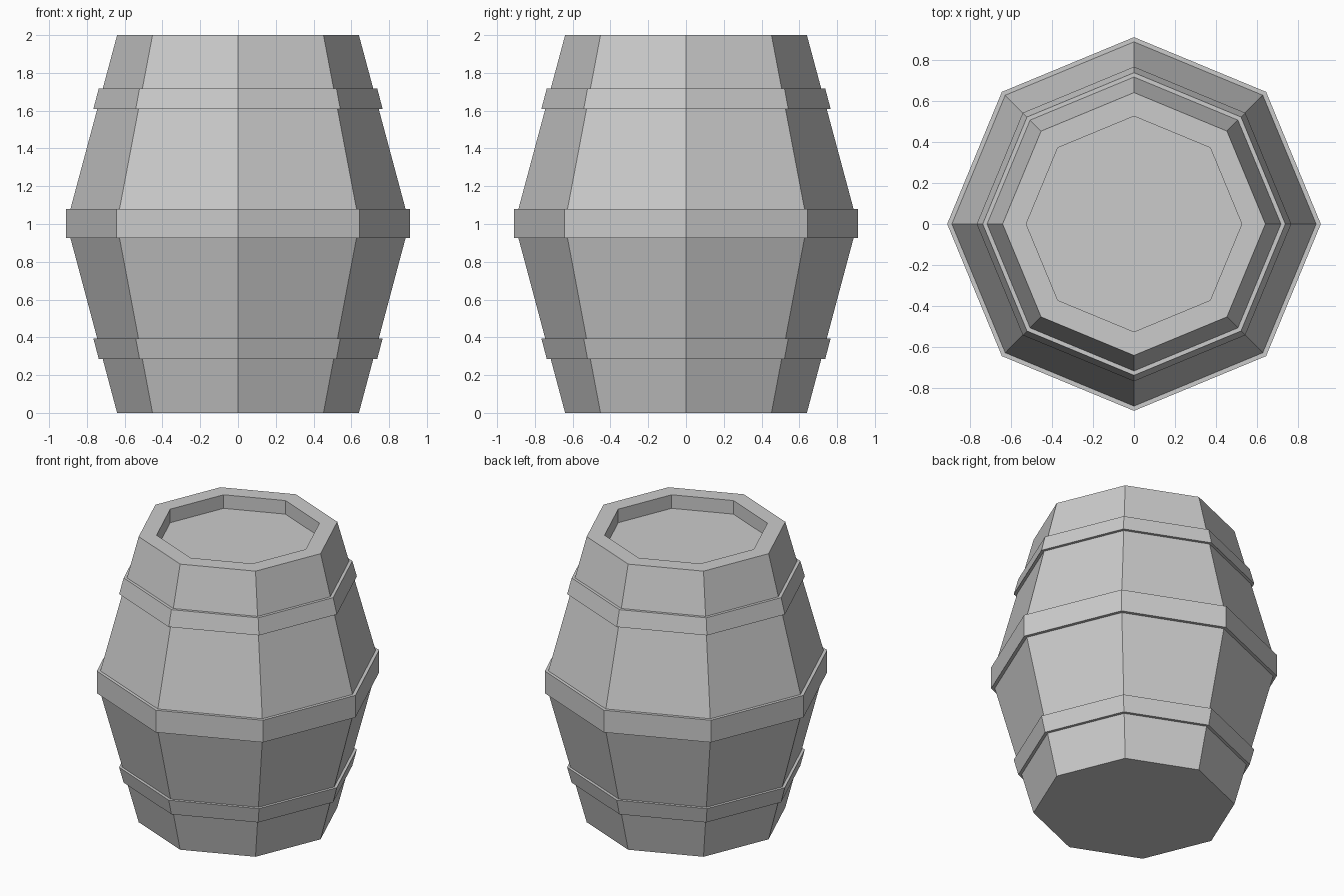
import bpy
import bmesh
from math import cos, sin, pi

cube = bpy.data.objects.get("Cube")
if cube:
    bpy.data.objects.remove(cube, do_unlink=True)

SIDES = 8

grey = bpy.data.materials.new("plain grey")
grey.use_nodes = True
colour = (0.6, 0.6, 0.6, 1)
grey.diffuse_color = colour
grey.node_tree.nodes["Principled BSDF"].inputs["Base Color"].default_value = colour


def lathe(name, profile, closed=False):
    """Spin a (radius, height) profile into an eight-sided flat-shaded part."""
    bm = bmesh.new()
    rings = [[bm.verts.new((r * cos(2 * pi * i / SIDES), r * sin(2 * pi * i / SIDES), z))
              for i in range(SIDES)] for r, z in profile]
    pairs = list(zip(rings, rings[1:]))
    if closed:
        pairs.append((rings[-1], rings[0]))
    else:
        bm.faces.new(rings[0][::-1])
        bm.faces.new(rings[-1])
    for low, high in pairs:
        for i in range(SIDES):
            j = (i + 1) % SIDES
            bm.faces.new((low[i], low[j], high[j], high[i]))
    bmesh.ops.recalc_face_normals(bm, faces=bm.faces)
    mesh = bpy.data.meshes.new(name)
    bm.to_mesh(mesh)
    bm.free()
    mesh.materials.append(grey)
    obj = bpy.data.objects.new(name, mesh)
    bpy.context.collection.objects.link(obj)
    return obj


# Bulging body with a flat base and a sunken lid
lathe("barrel_body", [(0.64, 0), (0.887, 0.925), (0.887, 1.08), (0.64, 2),
                      (0.525, 2), (0.525, 1.905)])

# Straight middle hoop
lathe("middle_hoop", [(0.86, 0.925), (0.91, 0.925), (0.91, 1.08), (0.86, 1.08)], closed=True)

# Tapered hoops, mirrored above and below the middle
hoop = [(0.69, 0.285), (0.737, 0.285), (0.766, 0.395), (0.72, 0.395)]
lathe("lower_hoop", hoop, closed=True)
lathe("upper_hoop", [(r, 2.003 - z) for r, z in hoop], closed=True)
